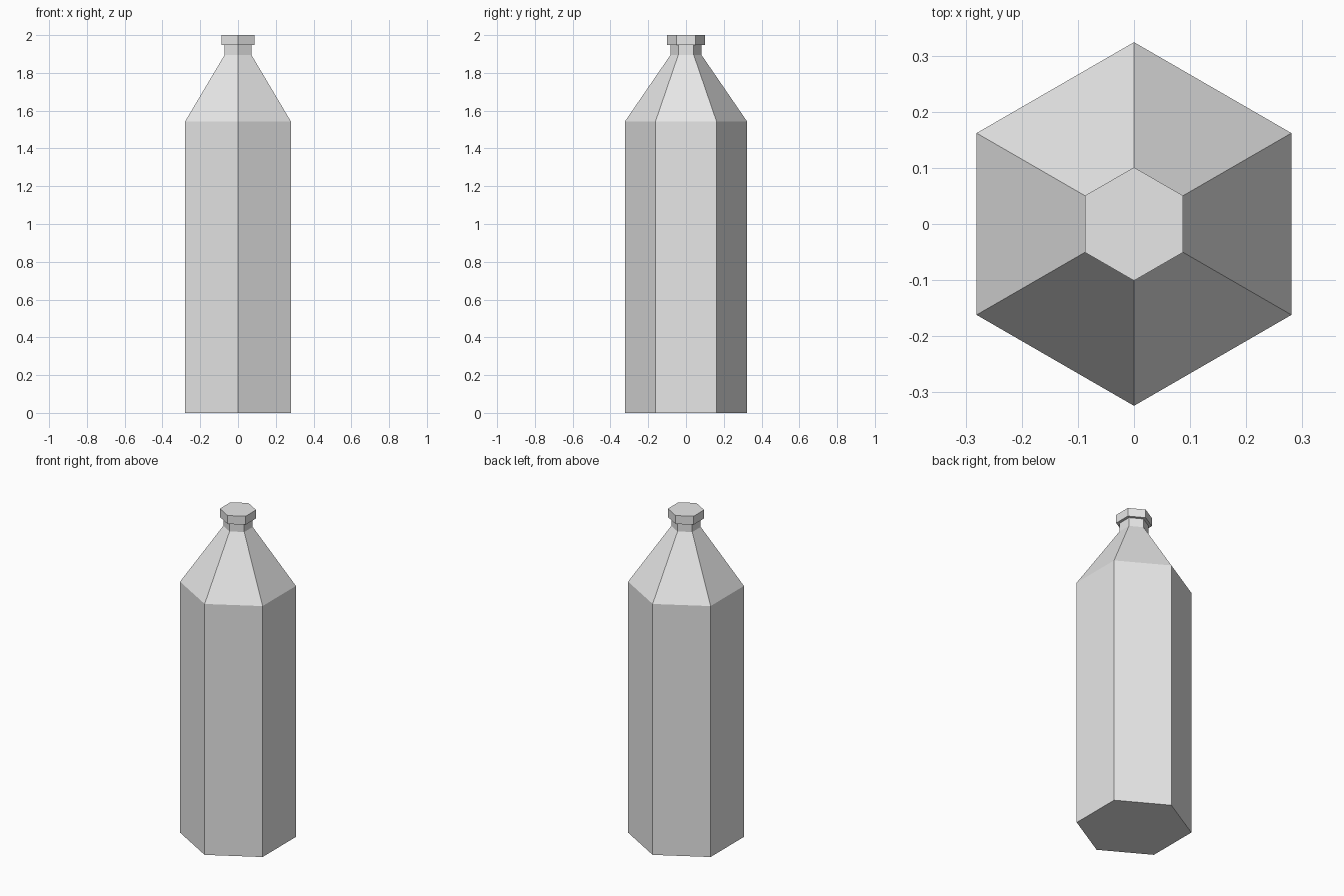
import bpy
import bmesh
from math import cos, sin, tau

SIDES = 6

cube = bpy.data.objects.get("Cube")
if cube:
    bpy.data.objects.remove(cube, do_unlink=True)

grey = bpy.data.materials.new("plain grey")
grey.use_nodes = True
colour = (0.8, 0.8, 0.8, 1)
grey.diffuse_color = colour
grey.node_tree.nodes["Principled BSDF"].inputs["Base Color"].default_value = colour


def lathe(name, profile):
    """Closed six-sided solid from (radius, height) pairs, corners on the y axis."""
    bm = bmesh.new()
    rings = []
    for radius, z in profile:
        rings.append([bm.verts.new((radius * sin(tau * i / SIDES),
                                    radius * -cos(tau * i / SIDES), z))
                      for i in range(SIDES)])
    for low, high in zip(rings, rings[1:]):
        for i in range(SIDES):
            j = (i + 1) % SIDES
            bm.faces.new((low[i], low[j], high[j], high[i]))
    bm.faces.new(rings[0][::-1])
    bm.faces.new(rings[-1])
    bmesh.ops.recalc_face_normals(bm, faces=bm.faces)
    mesh = bpy.data.meshes.new(name)
    bm.to_mesh(mesh)
    bm.free()
    mesh.materials.append(grey)
    obj = bpy.data.objects.new(name, mesh)
    bpy.context.collection.objects.link(obj)
    return obj


# Straight body, sloping shoulder and neck
lathe("bottle_body", [(0.324, 0), (0.324, 1.542), (0.082, 1.895), (0.082, 1.95)])

# Overhanging cap
lathe("bottle_cap", [(0.101, 1.948), (0.101, 2.0)])
